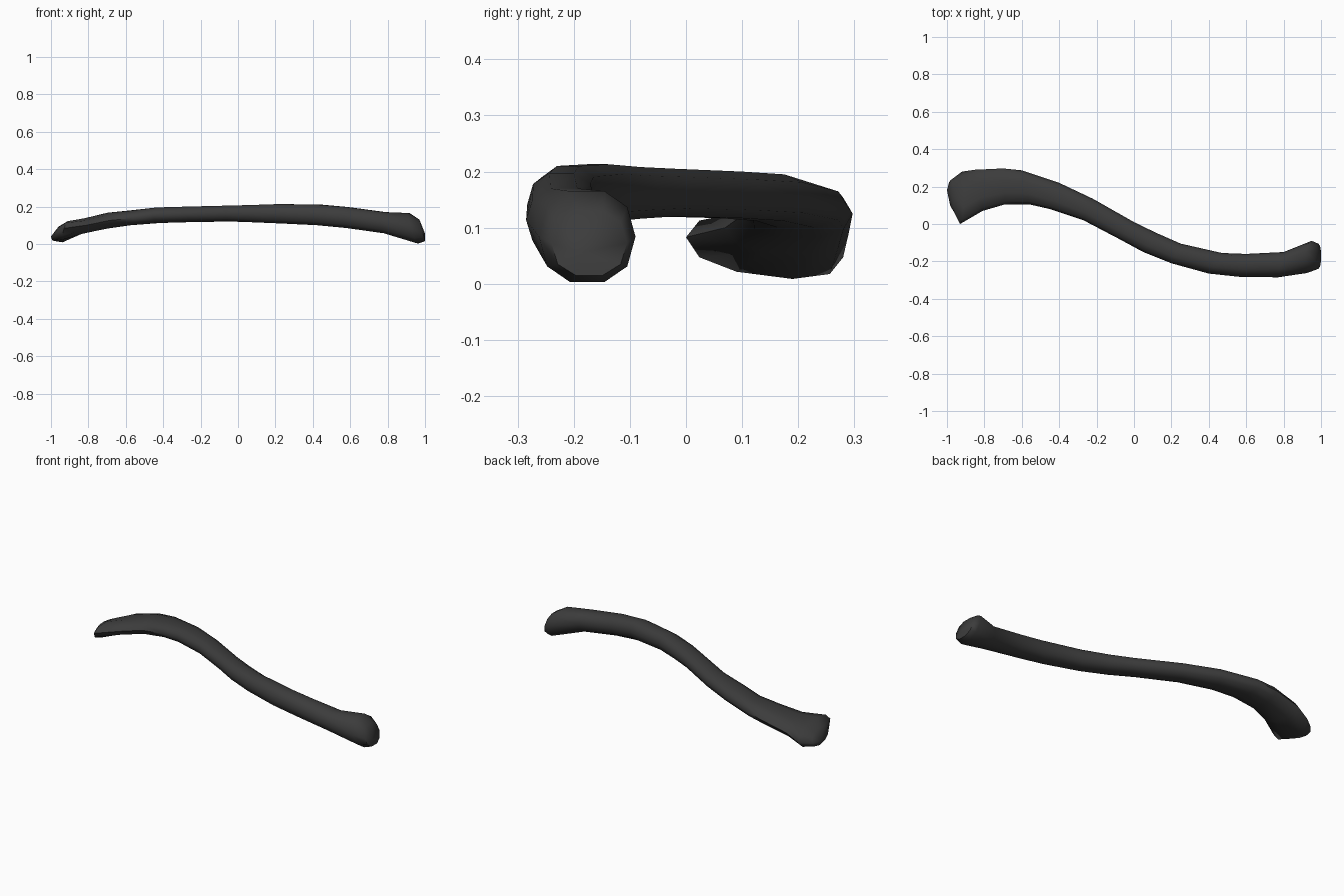
import bpy, bmesh, math
from mathutils import Vector

if "Cube" in bpy.data.objects:
    bpy.data.objects.remove(bpy.data.objects["Cube"])

SIDES = 10

# Cross-sections along the shaft:
# back edge x, y | front edge x, y | bottom z, top z | x lean of top | edge tilt
SECTIONS = [
    (-.98, .235, -.972, .085, .022, .088, .015, -.012),
    (-.92, .28, -.93, .00, .015, .115, .015, -.018),
    (-.85, .29, -.81, .07, .055, .135, 0, -.005),
    (-.70, .297, -.69, .105, .083, .167, 0, 0),
    (-.60, .287, -.56, .105, .10, .178, 0, 0),
    (-.40, .22, -.45, .08, .112, .195, 0, 0),
    (-.22, .135, -.27, .02, .117, .20, 0, 0),
    (0, .01, -.07, -.085, .12, .205, 0, 0),
    (.12, -.048, .05, -.15, .116, .208, 0, 0),
    (.25, -.105, .20, -.21, .11, .213, 0, 0),
    (.47, -.155, .40, -.265, .10, .21, 0, 0),
    (.60, -.16, .57, -.283, .085, .197, 0, 0),
    (.80, -.15, .77, -.285, .057, .17, 0, 0),
    (.95, -.09, .925, -.262, .003, .165, -.025, 0),
    (.985, -.105, .985, -.24, .015, .13, -.015, 0),
]


def soft(v):
    """Slightly squared-off circle coordinate."""
    return math.copysign(abs(v) ** 0.88, v)


def ring(bm, s):
    back, front = Vector((s[0], s[1])), Vector((s[2], s[3]))
    mid, half = (back + front) / 2, (back - front) / 2
    zc, h = (s[4] + s[5]) / 2, (s[5] - s[4]) / 2
    verts = []
    for i in range(SIDES):
        a = 2 * math.pi * i / SIDES
        c, w = soft(math.cos(a)), soft(math.sin(a)) / soft(math.sin(math.radians(72)))
        p = mid + half * c
        verts.append(bm.verts.new((p.x + s[6] * w, p.y, zc + h * w + s[7] * c)))
    return verts


# Curved shaft lofted through the sections
bm = bmesh.new()
rings = [ring(bm, s) for s in SECTIONS]
for r0, r1 in zip(rings, rings[1:]):
    for i in range(SIDES):
        j = (i + 1) % SIDES
        bm.faces.new((r0[i], r0[j], r1[j], r1[i]))

# Domed end caps
for r, tip in ((rings[0], (-1, .18, .04)), (rings[-1], (1, -.19, .055))):
    t = bm.verts.new(tip)
    for i in range(SIDES):
        bm.faces.new((r[i], r[(i + 1) % SIDES], t))
bmesh.ops.recalc_face_normals(bm, faces=bm.faces)

mesh = bpy.data.meshes.new("collar_bone")
bm.to_mesh(mesh)
bm.free()
bone = bpy.data.objects.new("collar_bone", mesh)
bpy.context.collection.objects.link(bone)

# Dark grey finish
mat = bpy.data.materials.new("dark_grey")
mat.diffuse_color = (.045, .045, .045, 1)
mat.use_nodes = True
mat.node_tree.nodes["Principled BSDF"].inputs["Base Color"].default_value = mat.diffuse_color
mesh.materials.append(mat)

bpy.context.view_layer.objects.active = bone
bone.select_set(True)
bpy.ops.object.shade_smooth_by_angle(angle=math.radians(60))
